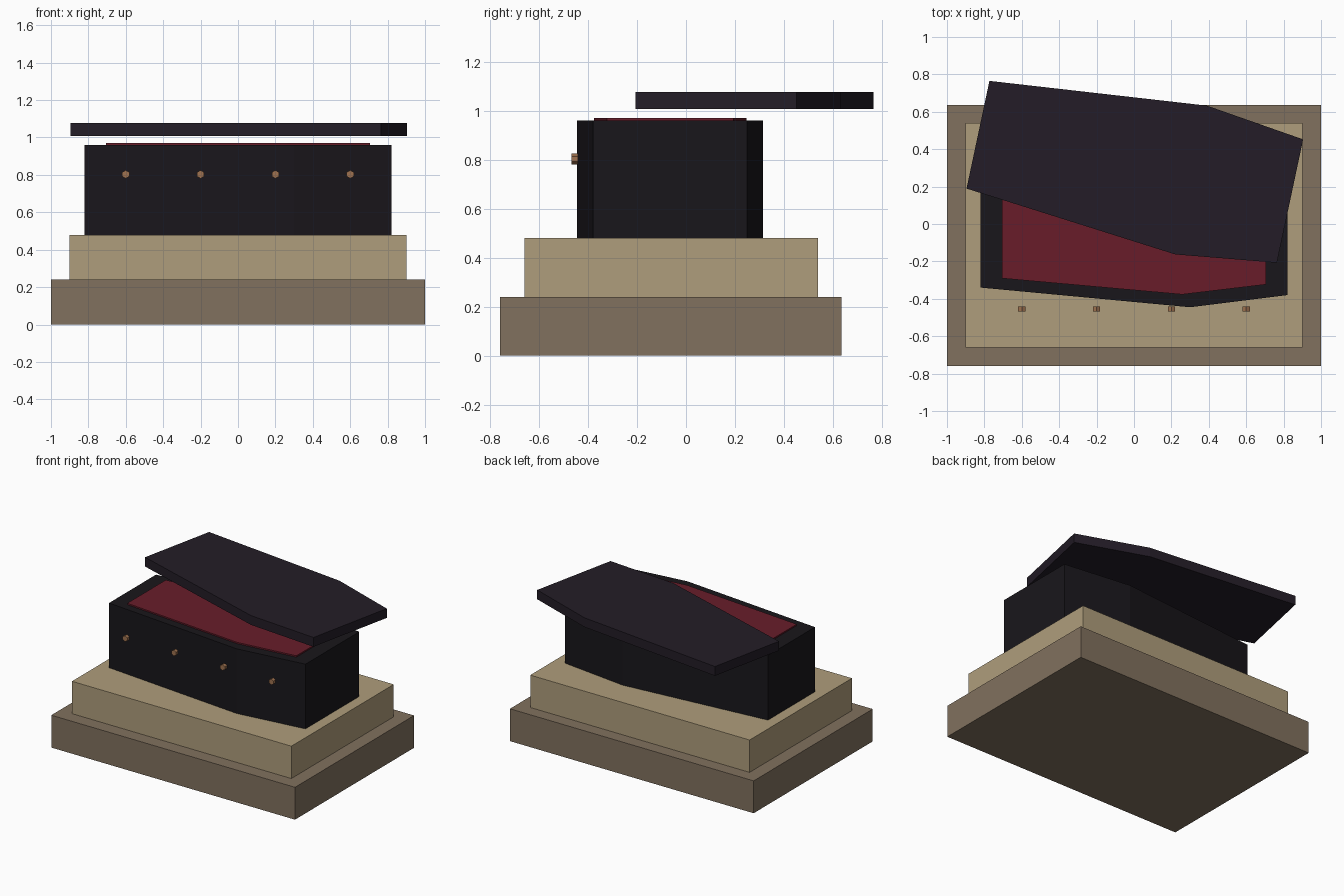
import bpy, bmesh, math
from mathutils import Matrix

if "Cube" in bpy.data.objects:
    bpy.data.objects.remove(bpy.data.objects["Cube"])


def material(name, rgb):
    m = bpy.data.materials.new(name)
    m.diffuse_color = (*rgb, 1)
    m.use_nodes = True
    m.node_tree.nodes["Principled BSDF"].inputs["Base Color"].default_value = m.diffuse_color
    return m


STONE = material("dark_stone", (0.22, 0.165, 0.112))
SAND = material("sandstone", (0.43, 0.34, 0.20))
BLACK = material("black_wood", (0.0095, 0.008, 0.011))
PURPLE = material("lid_wood", (0.017, 0.012, 0.020))
RED = material("red_lining", (0.138, 0.012, 0.023))
COPPER = material("copper", (0.35, 0.17, 0.08))


def finish(name, bm, mat, matrix=Matrix()):
    bmesh.ops.recalc_face_normals(bm, faces=bm.faces)
    me = bpy.data.meshes.new(name)
    bm.to_mesh(me)
    bm.free()
    ob = bpy.data.objects.new(name, me)
    ob.matrix_world = matrix
    me.materials.append(mat)
    bpy.context.collection.objects.link(ob)
    return ob


def prism(name, outline, z0, z1, mat, matrix=Matrix()):
    bm = bmesh.new()
    face = bm.faces.new([bm.verts.new((x, y, z0)) for x, y in outline])
    top = bmesh.ops.extrude_face_region(bm, geom=[face])["geom"]
    verts = [g for g in top if isinstance(g, bmesh.types.BMVert)]
    bmesh.ops.translate(bm, verts=verts, vec=(0, 0, z1 - z0))
    return finish(name, bm, mat, matrix)


def rect(x, y0, y1):
    return [(-x, y0), (x, y0), (x, y1), (-x, y1)]


def coffin(sx, sy):
    # half outline mirrored across the long axis
    half = [(-0.82, 0.275), (0.3, 0.38), (0.82, 0.315)]
    return ([(x * sx, -y * sy) for x, y in half]
            + [(x * sx, y * sy) for x, y in reversed(half)])


# stepped plinth
prism("plinth_lower", rect(1.0, -0.76, 0.635), 0, 0.24, STONE)
prism("plinth_upper", rect(0.9, -0.66, 0.54), 0.24, 0.48, SAND)

# coffin body and lining
axis = Matrix.Translation((0, -0.065, 0))
prism("coffin_body", coffin(1, 1), 0.48, 0.96, BLACK, axis)
prism("coffin_lining", coffin(0.86, 0.82), 0.95, 0.97, RED, axis)

# lid pushed back and turned
turn = Matrix.Translation((0, 0.3, 0)) @ Matrix.Rotation(math.radians(-12), 4, 'Z')
prism("coffin_lid", coffin(1.04, 1.07), 1.008, 1.077, PURPLE, turn)

# hexagonal studs along the front
for i, x in enumerate((-0.6, -0.2, 0.2, 0.6)):
    bm = bmesh.new()
    bmesh.ops.create_cone(bm, cap_ends=True, segments=6, radius1=0.022,
                          radius2=0.022, depth=0.026)
    finish(f"front_stud_{i + 1}", bm, COPPER,
           Matrix.Translation((x, -0.455, 0.803)) @ Matrix.Rotation(math.pi / 2, 4, 'X'))
